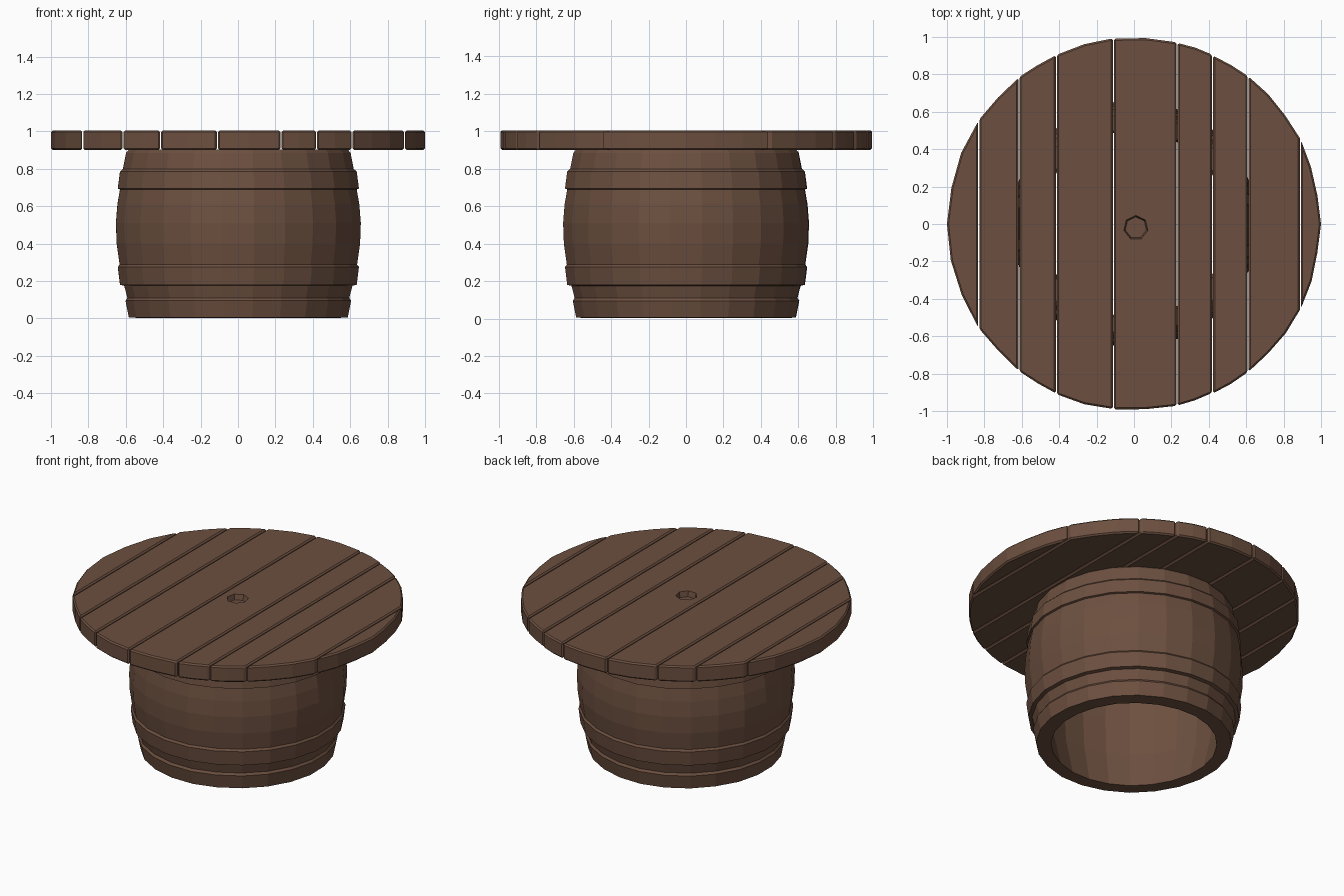
import bpy, bmesh, math, random

if "Cube" in bpy.data.objects:
    bpy.data.objects.remove(bpy.data.objects["Cube"])

random.seed(4)

wood = bpy.data.materials.new("brown wood")
wood.diffuse_color = (0.150, 0.079, 0.050, 1)
wood.use_nodes = True
wood.node_tree.nodes["Principled BSDF"].inputs["Base Color"].default_value = wood.diffuse_color


def make_object(name, bm):
    bmesh.ops.remove_doubles(bm, verts=bm.verts, dist=0.0005)
    bmesh.ops.recalc_face_normals(bm, faces=bm.faces)
    mesh = bpy.data.meshes.new(name)
    bm.to_mesh(mesh)
    bm.free()
    mesh.materials.append(wood)
    obj = bpy.data.objects.new(name, mesh)
    bpy.context.collection.objects.link(obj)
    return obj


def bevel(obj, width):
    mod = obj.modifiers.new("worn edges", 'BEVEL')
    mod.width = width
    mod.segments = 1
    mod.limit_method = 'ANGLE'
    mod.angle_limit = math.radians(40)


def lathe(name, profile, sides, jitter):
    # closed profile of (radius, height) turned about z
    bm = bmesh.new()
    rings = []
    for i in range(sides):
        a = 2 * math.pi * (i + 0.5) / sides
        k = 1 + random.uniform(-jitter, jitter)
        rings.append([bm.verts.new((r * k * math.cos(a), r * k * math.sin(a), z))
                      for r, z in profile])
    n = len(profile)
    for i in range(sides):
        p, q = rings[i], rings[(i + 1) % sides]
        for j in range(n):
            m = (j + 1) % n
            bm.faces.new((p[j], q[j], q[m], p[m]))
    return make_object(name, bm)


def plank(name, x0, x1):
    # slice of the round top between two x positions
    gap = 0.003
    a0 = math.acos(min(1, x1 - gap)) if x1 < 1 else 0
    a1 = math.acos(max(-1, x0 + gap)) if x0 > -1 else math.pi
    steps = max(2, round((a1 - a0) / 0.17))
    arc = [a0 + (a1 - a0) * i / steps for i in range(steps + 1)]
    outline = arc + [-a for a in reversed(arc)]
    bm = bmesh.new()
    low, high = [], []
    for i, a in enumerate(outline):
        r = 1 - random.uniform(0, 0.008)
        x = math.cos(a) if i in (0, steps, steps + 1, 2 * steps + 1) else r * math.cos(a)
        y = r * math.sin(a)
        low.append(bm.verts.new((x, y, 0.90)))
        high.append(bm.verts.new((x, y, 1.005)))
    bmesh.ops.remove_doubles(bm, verts=low + high, dist=0.0005)
    low = [v for v in low if v.is_valid]
    high = [v for v in high if v.is_valid]
    bm.faces.new(list(reversed(low)))
    bm.faces.new(high)
    for i in range(len(low)):
        j = (i + 1) % len(low)
        bm.faces.new((low[i], low[j], high[j], high[i]))
    return make_object(name, bm)


# Hollow barrel with raised hoops, open below
profile = [
    (0.590, 0.005), (0.608, 0.095), (0.598, 0.110),
    (0.615, 0.175), (0.638, 0.180), (0.650, 0.275), (0.640, 0.288),
    (0.656, 0.400), (0.660, 0.510), (0.652, 0.610), (0.638, 0.690),
    (0.650, 0.694), (0.638, 0.785), (0.622, 0.800),
    (0.605, 0.885), (0.590, 0.903),
    (0.510, 0.903), (0.560, 0.700), (0.570, 0.500), (0.555, 0.250), (0.500, 0.002),
]
lathe("barrel", profile, 24, 0.005)

# Shallow knot hole cutter in the middle plank
bm = bmesh.new()
bmesh.ops.create_cone(bm, cap_ends=True, segments=7, radius1=0.058,
                      radius2=0.078, depth=0.09)
bmesh.ops.translate(bm, verts=bm.verts, vec=(0.01, -0.02, 1.015))
cutter = make_object("knot_cutter", bm)
cutter.hide_render = True
cutter.hide_viewport = True
cutter.display_type = 'WIRE'

# Plank table top
cuts = [-1, -0.83, -0.615, -0.415, -0.11, 0.23, 0.42, 0.61, 0.89, 1]
for i, (x0, x1) in enumerate(zip(cuts, cuts[1:])):
    board = plank(f"top_plank_{i + 1}", x0, x1)
    bevel(board, 0.009)
    if x0 < 0.01 < x1:
        hole = board.modifiers.new("knot hole", 'BOOLEAN')
        hole.operation = 'DIFFERENCE'
        hole.solver = 'EXACT'
        hole.object = cutter
